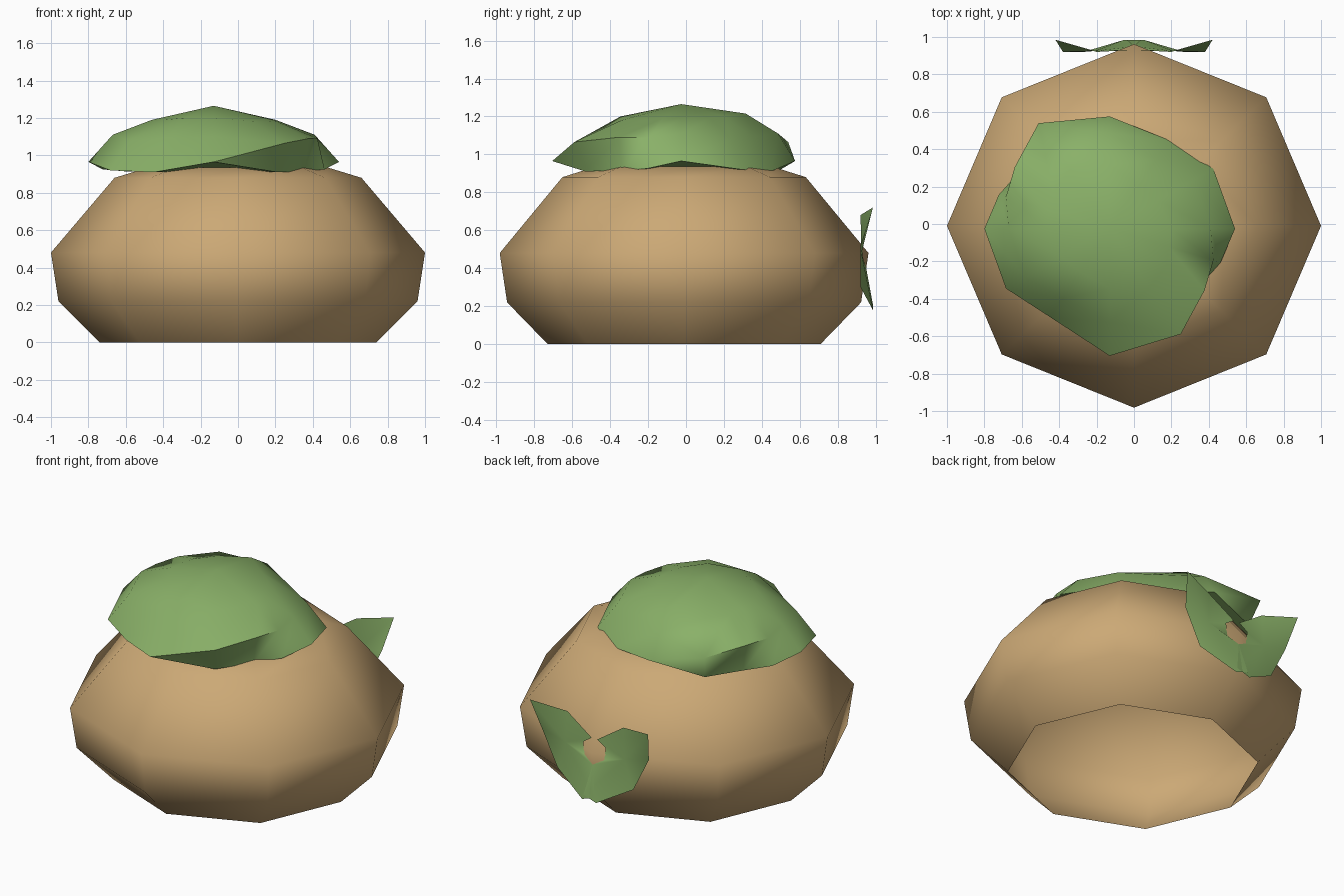
import bpy
from math import sin, cos, radians, tau

cube = bpy.data.objects.get("Cube")
if cube:
    bpy.data.objects.remove(cube)


def make_material(name, color):
    mat = bpy.data.materials.new(name)
    mat.use_nodes = True
    mat.diffuse_color = color
    mat.node_tree.nodes["Principled BSDF"].inputs["Base Color"].default_value = color
    return mat


def make_object(name, verts, faces, mat):
    mesh = bpy.data.meshes.new(name)
    mesh.from_pydata(verts, [], faces)
    mesh.materials.append(mat)
    obj = bpy.data.objects.new(name, mesh)
    bpy.context.collection.objects.link(obj)
    bpy.ops.object.select_all(action='DESELECT')
    obj.select_set(True)
    bpy.context.view_layer.objects.active = obj
    bpy.ops.object.shade_smooth_by_angle(angle=radians(60))
    return obj


def bridge(rings, count):
    """Triangle pairs between stacked rings of equal size."""
    faces = []
    for r in range(rings - 1):
        for i in range(count):
            a, b = r * count + i, r * count + (i + 1) % count
            faces += [(a, b, b + count), (a, b + count, a + count)]
    return faces


tan = make_material("warm tan", (0.6, 0.395, 0.18, 1))
green = make_material("leaf green", (0.255, 0.44, 0.14, 1))

# Rounded octagonal body, open underneath
SIDES = 8
profile = [(0.74, 0), (0.96, 0.22), (1.0, 0.48), (0.66, 0.88), (0.48, 0.935)]
verts = [(r * cos(tau * i / SIDES), 0.972 * r * sin(tau * i / SIDES) - 0.01, z)
         for r, z in profile for i in range(SIDES)]
faces = bridge(len(profile), SIDES)
faces.append(tuple(range(len(verts) - SIDES, len(verts))))
make_object("body", verts, faces, tan)

# Draped leaf cap: each spoke has an angle, then radius and height for the
# rim, shoulder and crown; the half turn repeats, with a longer front tip
spokes = [
    (0, (0.67, 0.965), (0.54, 1.11), (0.33, 1.19)),
    (30, (0.64, 0.92), (0.52, 1.08), (0.30, 1.19)),
    (56, (0.57, 0.91), (0.45, 1.09), (0.28, 1.20)),
    (90, (0.60, 0.965), (0.51, 1.11), (0.34, 1.215)),
    (124, (0.61, 0.91), (0.68, 1.065), (0.38, 1.18)),
    (147, (0.57, 0.915), (0.605, 1.09), (0.36, 1.18)),
    (163, (0.62, 0.925), (0.58, 1.09), (0.33, 1.19)),
]
cx, cy = -0.13, -0.025
spokes += [(s[0] + 180, *s[1:]) for s in spokes]
spokes[10] = (270, (0.68, 0.965), (0.50, 1.10), (0.32, 1.20))
n = len(spokes)
verts = []
for level in (1, 2, 3):
    for s in spokes:
        r, z = s[level]
        a = radians(s[0])
        verts.append((cx + r * cos(a), cy + r * sin(a), z))
faces = bridge(3, n)
apex, under = len(verts), len(verts) + 1
verts += [(cx, cy, 1.265), (cx, cy, 0.92)]
for i in range(n):
    j = (i + 1) % n
    faces += [(2 * n + i, 2 * n + j, apex), (j, i, under)]
make_object("leaf_cap", verts, faces, green)

# Pair of folded leaves on the back, crossing at the stem,
# with the body showing between them
outline = [(0.42, 0.985, 0.72), (0.38, 0.92, 0.52), (0.27, 0.92, 0.30),
           (0.05, 0.985, 0.18), (-0.04, 0.985, 0.21), (0.0, 0.95, 0.40),
           (0.07, 0.93, 0.44), (0.08, 0.93, 0.52), (0.02, 0.93, 0.56),
           (0.20, 0.92, 0.68)]
fold = (0.21, 0.925, 0.48)
for name, side in (("back_leaf_left", 1), ("back_leaf_right", -1)):
    verts = [(side * x, y, z) for x, y, z in outline + [fold]]
    m = len(outline)
    faces = [(i, (i + 1) % m, m)[::side] for i in range(m)]
    make_object(name, verts, faces, green)
